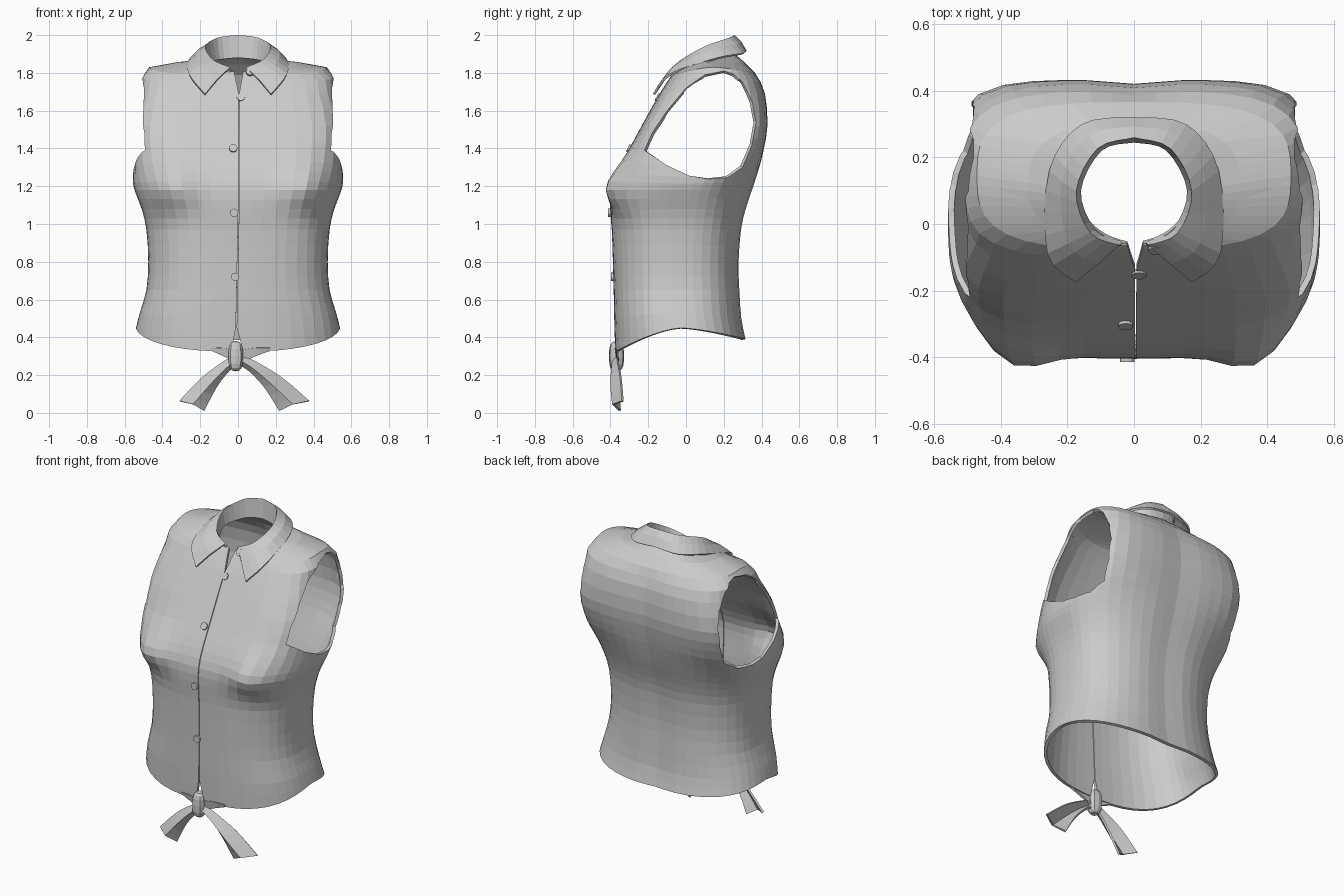
import bpy, bmesh, math
from mathutils import Vector

if "Cube" in bpy.data.objects:
    bpy.data.objects.remove(bpy.data.objects["Cube"])


def make(name, verts, faces, thick=0, offset=0):
    me = bpy.data.meshes.new(name)
    me.from_pydata([tuple(v) for v in verts], [], faces)
    ob = bpy.data.objects.new(name, me)
    bpy.context.collection.objects.link(ob)
    if thick:
        m = ob.modifiers.new("Cloth", 'SOLIDIFY')
        m.thickness, m.offset = thick, offset
    return ob


def spline(pts, steps):
    """Catmull-Rom through tuples of any length."""
    out = []
    for i in range(len(pts) - 1):
        p0, p1 = pts[max(i - 1, 0)], pts[i]
        p2, p3 = pts[i + 1], pts[min(i + 2, len(pts) - 1)]
        for k in range(steps):
            t = k / steps
            out.append(tuple(b + 0.5 * t * (c - a + t * (2*a - 5*b + 4*c - d + t * (3*(b - c) + d - a)))
                             for a, b, c, d in zip(p0, p1, p2, p3)))
    return out + [tuple(pts[-1])]


def strip(name, rails, thick, steps=3, mirror=False):
    """Cloth strip lofted across rails; mirror continues it over x = 0."""
    rows = [spline(r, steps) for r in rails]
    if mirror:
        rows = [[(-x, y, z) for x, y, z in r[:0:-1]] + r for r in rows]
    n = len(rows[0])
    faces = [(i*n + j, i*n + j + 1, (i+1)*n + j + 1, (i+1)*n + j)
             for i in range(len(rows) - 1) for j in range(n - 1)]
    return make(name, [p for r in rows for p in r], faces, thick)


def cut_hole(bm, poly, axis, test):
    """Remove the part of the surface inside a convex outline (counter-clockwise in axis, z)."""
    inside = [f for f in bm.faces if test(f.calc_center_median())]
    for (h0, v0), (h1, v1) in zip(poly, poly[1:] + poly[:1]):
        co, no = Vector((0, 0, v0)), Vector((0, 0, h0 - h1))
        co[axis], no[axis] = h0, v1 - v0
        no.normalize()
        geom = list({v for f in inside for v in f.verts}) + list({e for f in inside for e in f.edges}) + inside
        res = bmesh.ops.bisect_plane(bm, geom=geom, dist=1e-5, plane_co=co, plane_no=no)
        inside = [f for f in res['geom'] if isinstance(f, bmesh.types.BMFace)
                  and (f.calc_center_median() - co).dot(no) < 0]
    bmesh.ops.delete(bm, geom=inside, context='FACES')


# Bodice: rings of (front z, side z, back z, half width, front y, back y, squareness)
RINGS = [
    (.325, .45, .39, .54, -.375, .320, 2.6),
    (.50, .53, .50, .52, -.38, .298, 2.6),
    (.65, .65, .65, .485, -.383, .288, 2.6),
    (.80, .80, .80, .475, -.387, .284, 2.6),
    (.97, .97, .97, .485, -.393, .297, 2.6),
    (1.08, 1.08, 1.08, .51, -.402, .322, 2.6),
    (1.18, 1.18, 1.18, .548, -.40, .355, 2.6),
    (1.28, 1.25, 1.28, .557, -.365, .385, 3.0),
    (1.39, 1.37, 1.39, .543, -.305, .412, 4.2),
    (1.52, 1.52, 1.52, .535, -.235, .432, 5),
    (1.69, 1.71, 1.69, .51, -.14, .42, 4),
    (1.79, 1.83, 1.80, .47, -.075, .365, 3.2),
    (1.805, 1.87, 1.90, .17, -.06, .26, 2),
]
SEG = 48
rows = spline(RINGS, 2)
verts = []
for zf, zs, zb, w, yf, yb, n in rows:
    for j in range(SEG):
        a = math.tau * j / SEG
        s, c = math.sin(a), math.cos(a)
        r = (abs(s)**n + abs(c)**n) ** (-1 / n)
        x, k = w * r * s, r * c
        y = (yf + yb) / 2 - k * (yb - yf) / 2
        z = zs + ((zf if k > 0 else zb) - zs) * abs(k) ** 1.5
        if k > 0:   # bust
            dz = (z - 1.19) / (.11 if z < 1.19 else .13)
            y -= .08 * math.exp(-((abs(x) - .37) / .13)**2 - dz * dz)
        elif z < 1.75:  # spine hollow
            y -= .012 * math.exp(-(x / .09)**2)
        verts.append((x, y, z))
faces = [(i*SEG + j, i*SEG + (j+1) % SEG, (i+1)*SEG + (j+1) % SEG, (i+1)*SEG + j)
         for i in range(len(rows) - 1) for j in range(SEG)]
bodice = make("bodice", verts, faces, .018, -1)

# Armholes and the front opening
ARM = [(-.22, 1.39), (-.10, 1.31), (.02, 1.255), (.12, 1.238), (.22, 1.245), (.30, 1.30),
       (.35, 1.42), (.37, 1.54), (.35, 1.65), (.30, 1.75), (.25, 1.795), (.20, 1.81),
       (.10, 1.79), (0, 1.72), (-.10, 1.60), (-.18, 1.48)]
OPENING = [[(-.04, .30), (.035, .30), (-.006, .45), (-.012, .45)],
           [(-.011, .45), (-.007, .45), (.006, 1.1), (.002, 1.1)],
           [(.002, 1.1), (.006, 1.1), (.007, 1.7), (.003, 1.7)],
           [(.002, 1.7), (.008, 1.7), (.035, 1.85), (-.03, 1.85)]]
bm = bmesh.new()
bm.from_mesh(bodice.data)
for s in (1, -1):
    cut_hole(bm, ARM, 1, lambda c: c.x * s > .28)
for quad in OPENING:
    cut_hole(bm, quad, 0, lambda c: c.y < .02 and abs(c.x) < .2)
bm.to_mesh(bodice.data)
bm.free()

# Collar: inner stand, fold line, mid fall, outer edge (back centre to front)
base = [(0, .25, 1.88), (.10, .225, 1.87), (.165, .1, 1.85), (.12, -.02, 1.82), (.035, -.058, 1.80)]
fold = [(0, .26, 1.995), (.11, .228, 1.98), (.175, .1, 1.935), (.135, -.025, 1.865), (.045, -.065, 1.825)]
outer = [(0, .315, 1.915), (.155, .295, 1.90), (.25, .16, 1.875), (.258, -.085, 1.79), (.175, -.17, 1.685)]
mid = [tuple((p + q) / 2 + d for p, q, d in zip(a, b, (0, 0, .008))) for a, b in zip(fold, outer)]
strip("collar", [base, fold, mid, outer], .012, 4, True)

# Buttons
for x, y, z, tilt in [(.065, -.075, 1.805, 60), (.015, -.15, 1.67, 62), (-.025, -.302, 1.40, 62),
                      (-.02, -.406, 1.06, 90), (-.015, -.389, .72, 90)]:
    bpy.ops.mesh.primitive_cylinder_add(vertices=12, radius=.022, depth=.014, location=(x, y, z),
                                        rotation=(math.radians(tilt), 0, 0))
    bpy.context.object.name = "button"

# Knot: wrapped loop of cloth
bpy.ops.mesh.primitive_uv_sphere_add(segments=10, ring_count=8, location=(-.012, -.368, .30))
knot = bpy.context.object
knot.name = "knot"
for v in knot.data.vertices:
    v.co = Vector([math.copysign(abs(t) ** .7, t) * s for t, s in zip(v.co, (.04, .04, .08))])

# Ties from the hem into the knot, and the hanging tails
for s, k in ((1, 1.0), (-1, .82)):
    def side(pts):
        return [(s * x * k, y, z) for x, y, z in pts]
    strip("hem_tie", [side([(.17, -.368, .345), (.09, -.372, .345), (0, -.37, .33)]),
                      side([(.17, -.362, .33), (.09, -.362, .30), (0, -.36, .26)])], .012)
    strip("tie_tail", [
        side([(0, -.36, .31), (.09, -.36, .27), (.23, -.345, .185), (.375, -.335, .062)]),
        side([(0, -.385, .285), (.08, -.39, .235), (.18, -.395, .15), (.29, -.385, .045)]),
        side([(0, -.36, .26), (.06, -.36, .225), (.14, -.36, .14), (.22, -.35, .012)])], .012)
